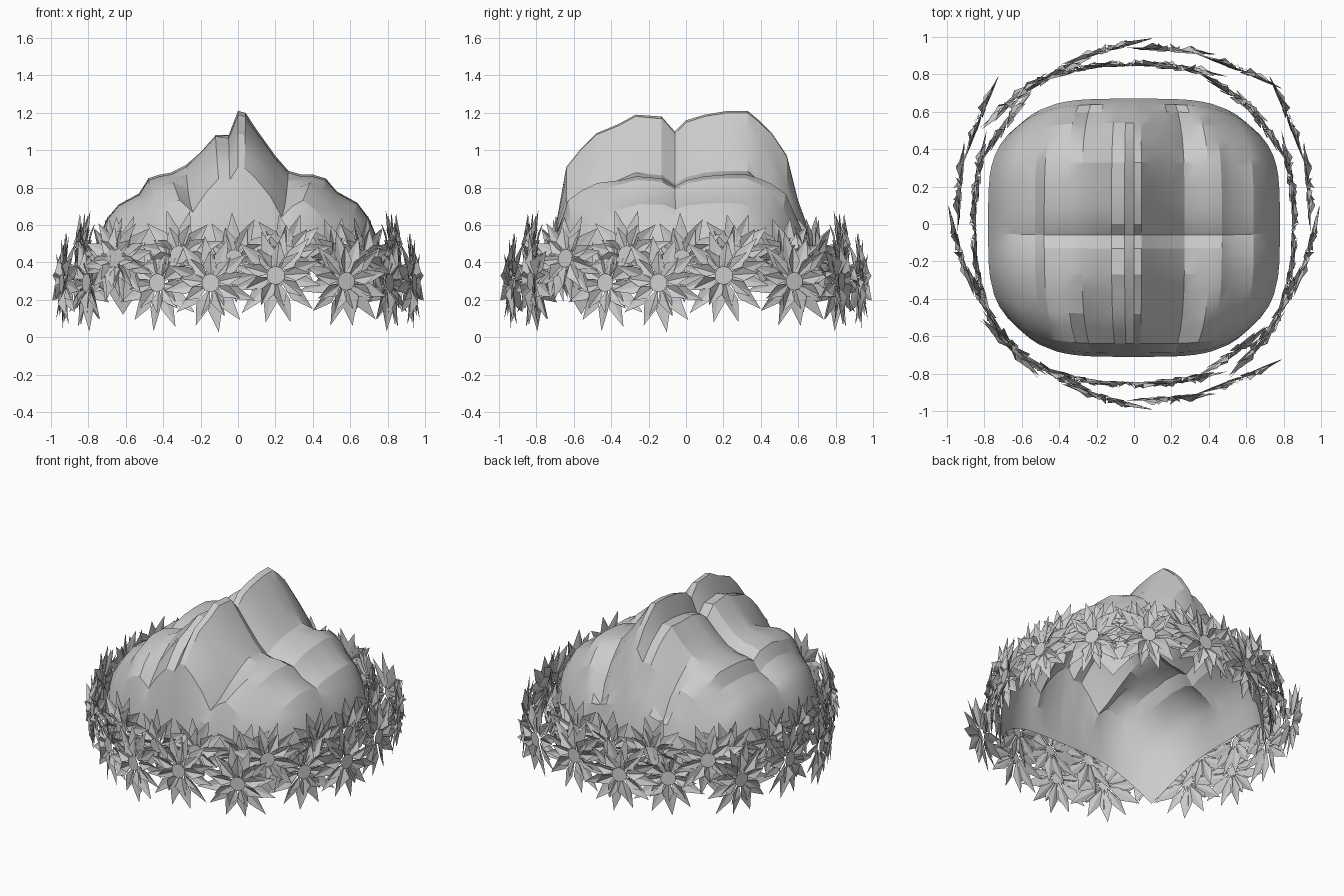
import bpy, bmesh, math, random
from mathutils import Matrix, Vector

random.seed(4)
cube = bpy.data.objects.get("Cube")
if cube:
    bpy.data.objects.remove(cube)


def make_material(name, rgb):
    mat = bpy.data.materials.new(name)
    mat.use_nodes = True
    mat.diffuse_color = (*rgb, 1)
    mat.node_tree.nodes["Principled BSDF"].inputs["Base Color"].default_value = (*rgb, 1)
    return mat


GREY = make_material("light_grey", (0.6, 0.6, 0.6))


def finish(bm, name):
    mesh = bpy.data.meshes.new(name)
    bm.to_mesh(mesh)
    bm.free()
    mesh.materials.append(GREY)
    obj = bpy.data.objects.new(name, mesh)
    bpy.context.collection.objects.link(obj)
    return obj


def lookup(profile, t):
    """Linear interpolation along a list of (position, value) points."""
    for (a, p), (b, q) in zip(profile, profile[1:]):
        if t <= b:
            return p + (q - p) * max(0, (t - a) / (b - a))
    return profile[-1][1]


# Mountain: cross-section across the ridge, and the crest line along it
ACROSS = [(-.78, .40), (-.75, .52), (-.70, .64), (-.64, .71), (-.53, .77), (-.48, .85),
          (-.42, .87), (-.36, .88), (-.28, .92), (-.20, 1.0), (-.12, 1.09), (-.05, 1.08),
          (0, 1.21), (.04, 1.20), (.10, 1.11), (.20, .97), (.27, .89), (.34, .87),
          (.40, .87), (.47, .85), (.53, .78), (.64, .72), (.70, .64), (.75, .52), (.78, .40)]
CREST = [(-.71, .40), (-.69, .63), (-.64, .91), (-.56, 1.01), (-.48, 1.09), (-.36, 1.14),
         (-.27, 1.19), (-.13, 1.18), (-.06, 1.10), (0, 1.16), (.10, 1.19), (.22, 1.21),
         (.33, 1.21), (.39, 1.16), (.46, 1.09), (.54, .97), (.60, .73), (.64, .62), (.67, .40)]
RIM, PEAK = .40, 1.21


def mountain_point(x, y):
    u, v = x / .78, y / (.71 if y < 0 else .67)
    along = (lookup(CREST, y) - RIM) / (PEAK - RIM)
    across = lookup(ACROSS, x) - RIM
    low = 1 - across / (PEAK - RIM)
    z = RIM + across * along ** (1 - .45 * low)
    # gullies that widen and deepen towards both ends
    depth = max(0, min(1, (abs(y) - .33) / .2))
    if abs(v) < .95:
        z -= .09 * depth * max(0, 1 - abs(abs(x) - .27) / .1)
        z += .03 * depth * max(0, 1 - abs(abs(x) - .38) / .07)
    # hollow beside the crest
    z -= .05 * max(0, 1 - abs(x + .16) / .1) * max(0, 1 - abs(y - .26) / .1)
    # terraces step down gently across the middle
    z -= .025 * max(0, 1 - abs(y + .06) / .15) * min(1, abs(x) / .2) * (1 - abs(u))
    # corners of the sheet hang down
    z -= .28 * abs(u * v) ** 4
    return Vector((x * math.sqrt(1 - .38 * v ** 4), y * math.sqrt(1 - .38 * u ** 4), z))


def build_mountain():
    xs = [p[0] for p in ACROSS]
    ys = [p[0] for p in CREST]
    bm = bmesh.new()
    rows = [[bm.verts.new(mountain_point(x, y)) for x in xs] for y in ys]
    for low, high in zip(rows, rows[1:]):
        for i in range(len(xs) - 1):
            bm.faces.new((low[i], low[i + 1], high[i + 1], high[i]))
    obj = finish(bm, "mountain")
    bpy.ops.object.select_all(action="DESELECT")
    obj.select_set(True)
    bpy.context.view_layer.objects.active = obj
    bpy.ops.object.shade_smooth_by_angle(angle=math.radians(22))


# Flowers: two layers of folded pointed petals round a flat disc
def add_petal(bm, frame, angle, length, width, lift):
    spin = frame @ Matrix.Rotation(angle, 4, "Z")
    tilt = random.uniform(-.4, .4) * width
    points = [(.03, 0, .005), (length * .55, -width, lift - tilt), (length, 0, lift * .3),
              (length * .55, width, lift + tilt), (length * .5, 0, lift * .3)]
    a, b, c, d, mid = [bm.verts.new(spin @ Vector(p)) for p in points]
    for tri in ((a, b, mid), (b, c, mid), (c, d, mid), (d, a, mid)):
        bm.faces.new(tri)


def add_flower(bm, frame, size):
    for count, scale, lift in ((12, 1, .012), (9, .72, .028)):
        start = random.uniform(0, math.tau)
        for i in range(count):
            length = size * scale * random.uniform(.92, 1.05)
            add_petal(bm, frame, start + math.tau * i / count, length, .036, lift)
    bmesh.ops.create_circle(bm, cap_ends=True, segments=10, radius=.05,
                            matrix=frame @ Matrix.Translation((0, 0, .025)))


# One side of the wreath: x, y, z and turn of each flower
OUTER = [(-.42, -.79, .29, -28), (-.14, -.92, .29, -16), (.20, -.92, .33, 4), (.57, -.81, .30, 22)]
INNER = [(-.63, -.66, .42, -39), (-.31, -.81, .44, -14), (-.02, -.84, .42, -2),
         (.26, -.82, .44, 8), (.52, -.68, .42, 36)]


def build_side(name, placement):
    random.seed(7)
    bm = bmesh.new()
    for flowers, size in ((OUTER, .26), (INNER, .24)):
        for x, y, z, turn in flowers:
            frame = (Matrix.Translation((x, y, z))
                     @ Matrix.Rotation(math.radians(turn), 4, "Z")
                     @ Matrix.Rotation(math.radians(random.uniform(84, 92)), 4, "X"))
            add_flower(bm, frame, size)
    bm.transform(placement)
    if placement.determinant() < 0:
        bmesh.ops.reverse_faces(bm, faces=bm.faces[:])
    finish(bm, name)


build_mountain()
quarter = Matrix.Rotation(math.radians(90), 4, "Z")
build_side("front_flowers", Matrix.Identity(4))
build_side("left_flowers", quarter)
build_side("back_flowers", Matrix.Diagonal((1, -1, 1, 1)))
build_side("right_flowers", Matrix.Diagonal((-1, 1, 1, 1)) @ quarter)
